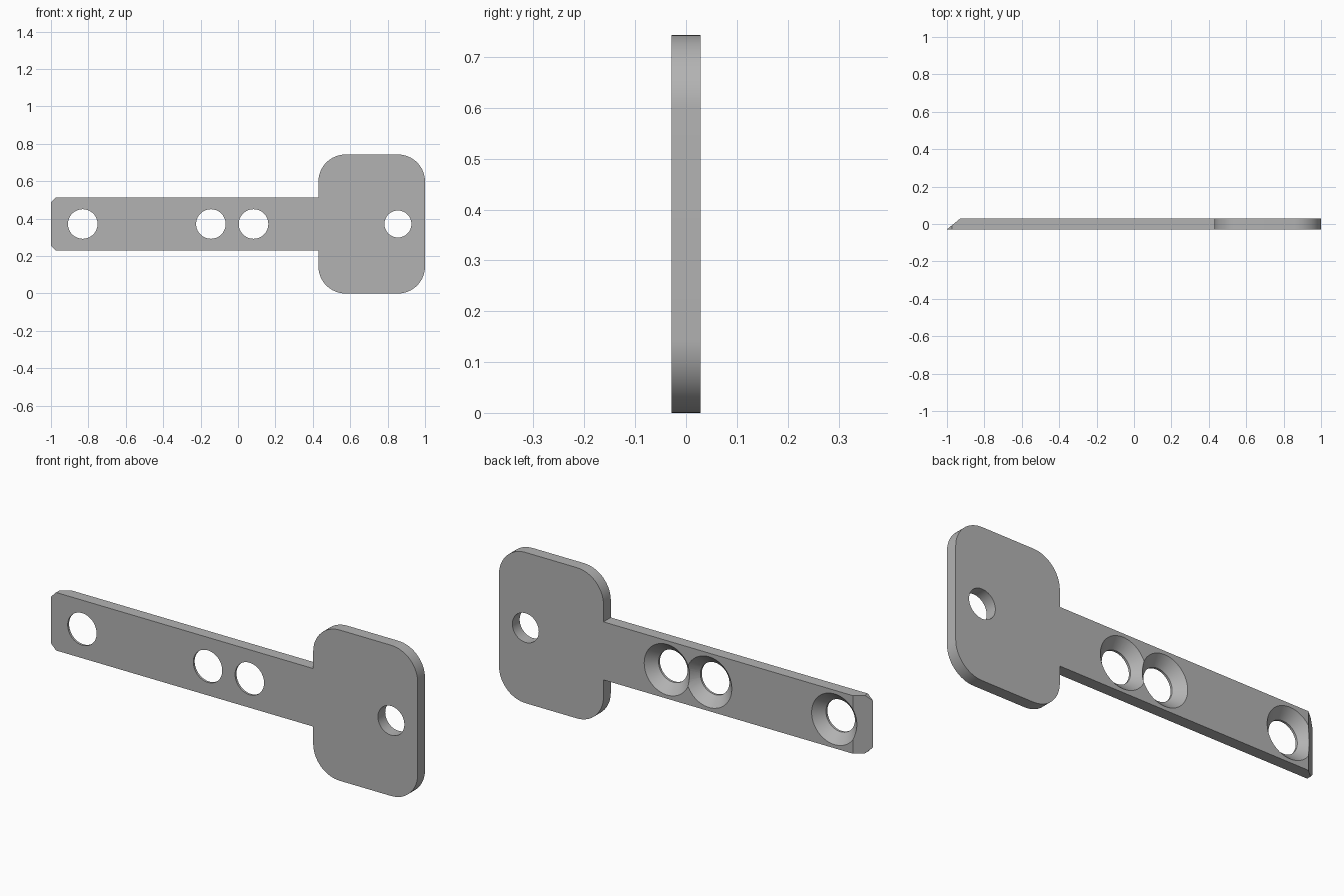
import bpy, bmesh
from math import sin, cos, pi, radians

cube = bpy.data.objects.get("Cube")
if cube:
    bpy.data.objects.remove(cube)

HALF = 0.0285          # half thickness
MID = 0.3715           # centre height
ARM = 0.143            # half width of the arm
HEAD_X = 0.43          # where the arm meets the head
R = 0.145              # head corner radius
CHAMFER = 0.028        # tip corner cut

steel = bpy.data.materials.new("grey_metal")
steel.use_nodes = True
GREY = (0.45, 0.45, 0.45, 1)
steel.diffuse_color = GREY
steel.node_tree.nodes["Principled BSDF"].inputs["Base Color"].default_value = GREY


def make_object(name, bm):
    bmesh.ops.recalc_face_normals(bm, faces=bm.faces)
    mesh = bpy.data.meshes.new(name)
    bm.to_mesh(mesh)
    bm.free()
    mesh.materials.append(steel)
    obj = bpy.data.objects.new(name, mesh)
    bpy.context.collection.objects.link(obj)
    return obj


def prism(name, points, vector):
    """Extrude a flat outline along a vector."""
    bm = bmesh.new()
    face = bm.faces.new([bm.verts.new(p) for p in points])
    new = bmesh.ops.extrude_face_region(bm, geom=[face])["geom"]
    bmesh.ops.translate(bm, vec=vector, verts=[v for v in new if isinstance(v, bmesh.types.BMVert)])
    return make_object(name, bm)


def lathe(name, x, profile, sides=64):
    """Closed round cutter along y from (radius, y) rings."""
    bm = bmesh.new()
    rings = [[bm.verts.new((x + r * cos(2 * pi * i / sides), y, MID + r * sin(2 * pi * i / sides)))
              for i in range(sides)] for r, y in profile]
    for a, b in zip(rings, rings[1:]):
        for i in range(sides):
            j = (i + 1) % sides
            bm.faces.new((a[i], a[j], b[j], b[i]))
    bm.faces.new(rings[0])
    bm.faces.new(rings[-1])
    return make_object(name, bm)


def corner(cx, cz, start):
    """Quarter circle of the head outline."""
    return [(cx + R * cos(radians(start + 90 * i / 16)), cz + R * sin(radians(start + 90 * i / 16)))
            for i in range(17)]


# Upper half of the outline, mirrored for the lower half
upper = corner(1 - R, MID - R, 0) + corner(HEAD_X + R, MID - R, 90)
upper += [(HEAD_X, ARM), (CHAMFER - 1, ARM), (-1, ARM - CHAMFER)]
outline = upper + [(x, -z) for x, z in reversed(upper)]
plate = prism("key_shaped_plate", [(x, -HALF, MID + z) for x, z in outline], (0, 2 * HALF, 0))

# Sloped tip, countersunk arm holes and plain head hole
cutters = [prism("tip_cutter", [(-1.0, -HALF, -1), (-0.93, HALF, -1), (-0.86, 3 * HALF, -1),
                                (-1.2, 3 * HALF, -1), (-1.2, -HALF, -1)], (0, 0, 3))]
HOLE, SINK, OUT = 0.079, 0.125, 0.03
for x in (-0.83, -0.145, 0.083):
    cutters.append(lathe("arm_hole_cutter", x, [
        (HOLE, -0.1), (HOLE, HALF - (SINK - HOLE)), (SINK + OUT, HALF + OUT)]))
cutters.append(lathe("head_hole_cutter", 0.855, [(0.072, -0.1), (0.072, 0.1)]))

bpy.context.view_layer.objects.active = plate
plate.select_set(True)
for cutter in cutters:
    mod = plate.modifiers.new("cut", "BOOLEAN")
    mod.operation = "DIFFERENCE"
    mod.solver = "EXACT"
    mod.object = cutter
    bpy.ops.object.modifier_apply(modifier=mod.name)
    bpy.data.objects.remove(cutter)

bpy.ops.object.shade_smooth_by_angle(angle=radians(30))
